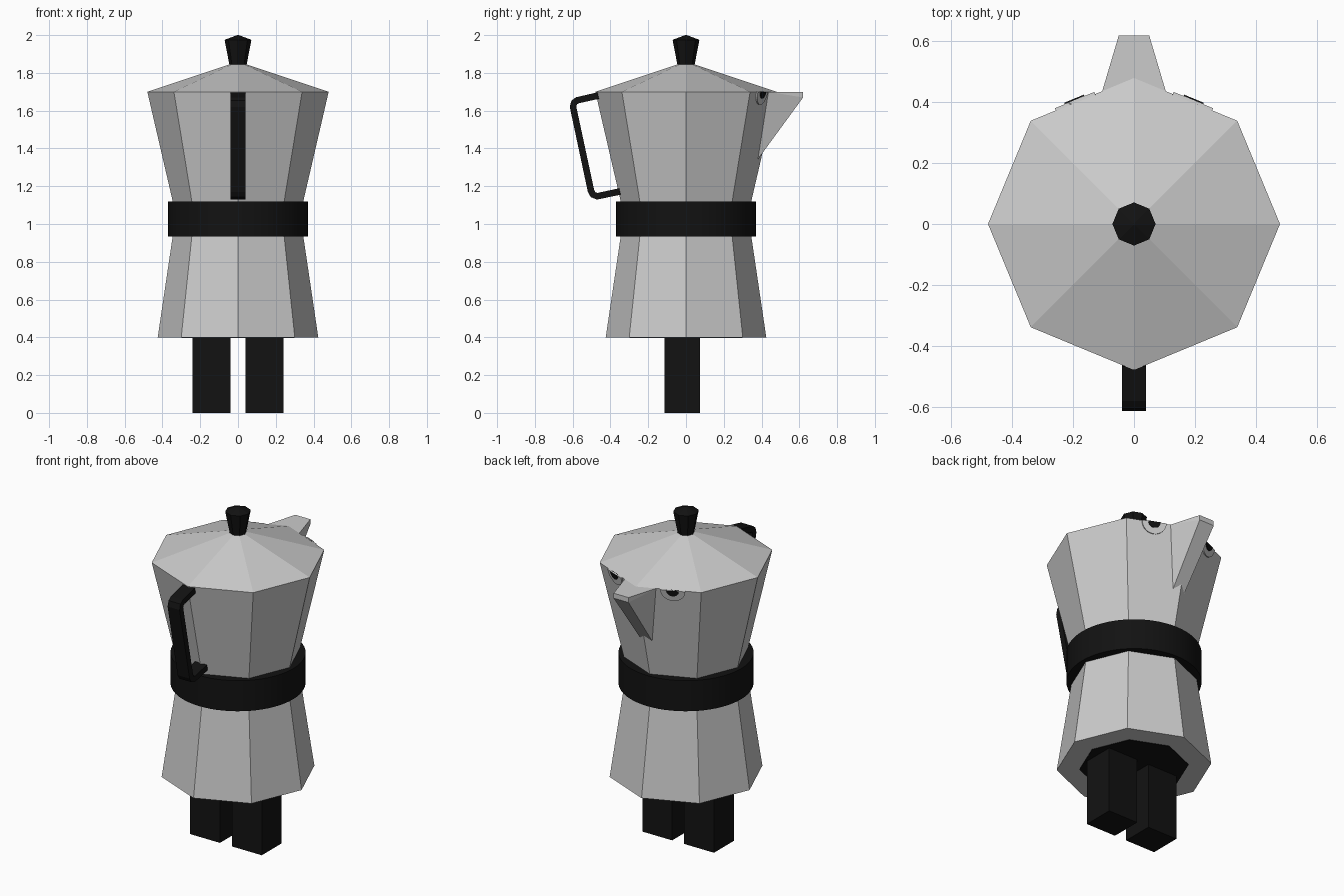
import bpy, bmesh
from math import pi, cos, sin
from mathutils import Vector

if "Cube" in bpy.data.objects:
    bpy.data.objects.remove(bpy.data.objects["Cube"])

black = bpy.data.materials.new("black")
black.diffuse_color = (0.006, 0.006, 0.006, 1)
black.use_nodes = True
black.node_tree.nodes["Principled BSDF"].inputs["Base Color"].default_value = black.diffuse_color


def finish(name, bm, mat=None):
    bmesh.ops.recalc_face_normals(bm, faces=bm.faces[:])
    me = bpy.data.meshes.new(name)
    bm.to_mesh(me)
    bm.free()
    ob = bpy.data.objects.new(name, me)
    bpy.context.collection.objects.link(ob)
    if mat:
        me.materials.append(mat)
    return ob


def lathe(name, profile, sides=8, mat=None):
    """Stack of regular rings (radius, z), capped at both ends."""
    bm = bmesh.new()
    rings = [[bm.verts.new((r * cos(2 * pi * i / sides), r * sin(2 * pi * i / sides), z))
              for i in range(sides)] for r, z in profile]
    for a, b in zip(rings, rings[1:]):
        for i in range(sides):
            j = (i + 1) % sides
            bm.faces.new((a[i], a[j], b[j], b[i]))
    bm.faces.new(rings[0])
    bm.faces.new(rings[-1])
    return finish(name, bm, mat)


def prism(name, points, offset, mat=None):
    """Polygon extruded along an offset vector."""
    bm = bmesh.new()
    f = bm.faces.new([bm.verts.new(p) for p in points])
    ext = bmesh.ops.extrude_face_region(bm, geom=[f], use_keep_orig=True)
    bmesh.ops.translate(bm, vec=offset,
                        verts=[v for v in ext["geom"] if isinstance(v, bmesh.types.BMVert)])
    return finish(name, bm, mat)


# Octagonal pot: boiler, upper jug, lid and knob
lathe("boiler", [(0.425, 0.4), (0.342, 0.96)])
lathe("jug", [(0.341, 1.10), (0.48, 1.70)])
lathe("lid", [(0.48, 1.70), (0.045, 1.845)])
lathe("knob", [(0.045, 1.84), (0.071, 1.975), (0.004, 2.0)], mat=black)
lathe("base_plate", [(0.30, 0.397), (0.30, 0.41)], mat=black)

# Round belt
belt = lathe("belt", [(0.37, 0.935), (0.37, 1.12)], sides=64, mat=black)
for p in belt.data.polygons:
    p.use_smooth = len(p.vertices) == 4
for e in belt.data.edges:
    a, b = (belt.data.vertices[i].co.z for i in e.vertices)
    e.use_edge_sharp = abs(a - b) < 1e-4

# Spout: tapered wedge at the back corner
bm = bmesh.new()
section = [(0.105, 0.435, 1.70), (0.05, 0.62, 1.70), (0.05, 0.62, 1.67), (0.04, 0.375, 1.335)]
L, R = ([bm.verts.new((s * x, y, z)) for x, y, z in section] for s in (-1, 1))
for side in (L, R):
    bm.faces.new(side)
for i in range(4):
    j = (i + 1) % 4
    bm.faces.new((L[i], L[j], R[j], R[i]))
bmesh.ops.triangulate(bm, faces=bm.faces[:])
finish("spout", bm)

# Handle: centreline thickened into a strap with mitred bends
path = [Vector(p) for p in [(-0.465, 1.68), (-0.575, 1.655), (-0.592, 1.643), (-0.598, 1.62),
                            (-0.503, 1.175), (-0.492, 1.155), (-0.470, 1.147), (-0.35, 1.172)]]
outer, inner = [], []
for i, p in enumerate(path):
    d0 = (p - path[max(i - 1, 0)]).normalized()
    d1 = (path[min(i + 1, len(path) - 1)] - p).normalized()
    t = (d0 + d1).normalized()
    n = Vector((t.y, -t.x)) * 0.0175
    outer.append(p + n)
    inner.append(p - n)
prism("handle", [(-0.04, p.x, p.y) for p in outer + inner[::-1]], (0.08, 0, 0), black)

# Legs and eyes, mirrored left and right
for s, side in ((-1, "left"), (1, "right")):
    x0, x1 = s * 0.04, s * 0.24
    prism(side + "_leg", [(x0, -0.115, 0), (x1, -0.115, 0), (x1, 0.075, 0), (x0, 0.075, 0)],
          (0, 0, 0.41), black)

    # Half discs hanging below the lid rim on the faces beside the spout
    flat = Vector((s * cos(pi * 0.375), sin(pi * 0.375), 0))
    tangent = Vector((s * flat.y, -s * flat.x, 0)) * s
    down = (-0.214 * flat - Vector((0, 0, 1))).normalized()
    out = (flat - Vector((0, 0, 0.214))).normalized()
    centre = Vector((s * 0.193, 0.402, 1.70))
    for part, r, depth, mat in (("eye", 0.07, 0.006, None), ("pupil", 0.035, 0.011, black)):
        arc = [centre + tangent * r * cos(pi * k / 16) + down * r * sin(pi * k / 16) - out * 0.004
               for k in range(17)]
        prism(f"{side}_{part}", arc, out * (depth + 0.004), mat)
